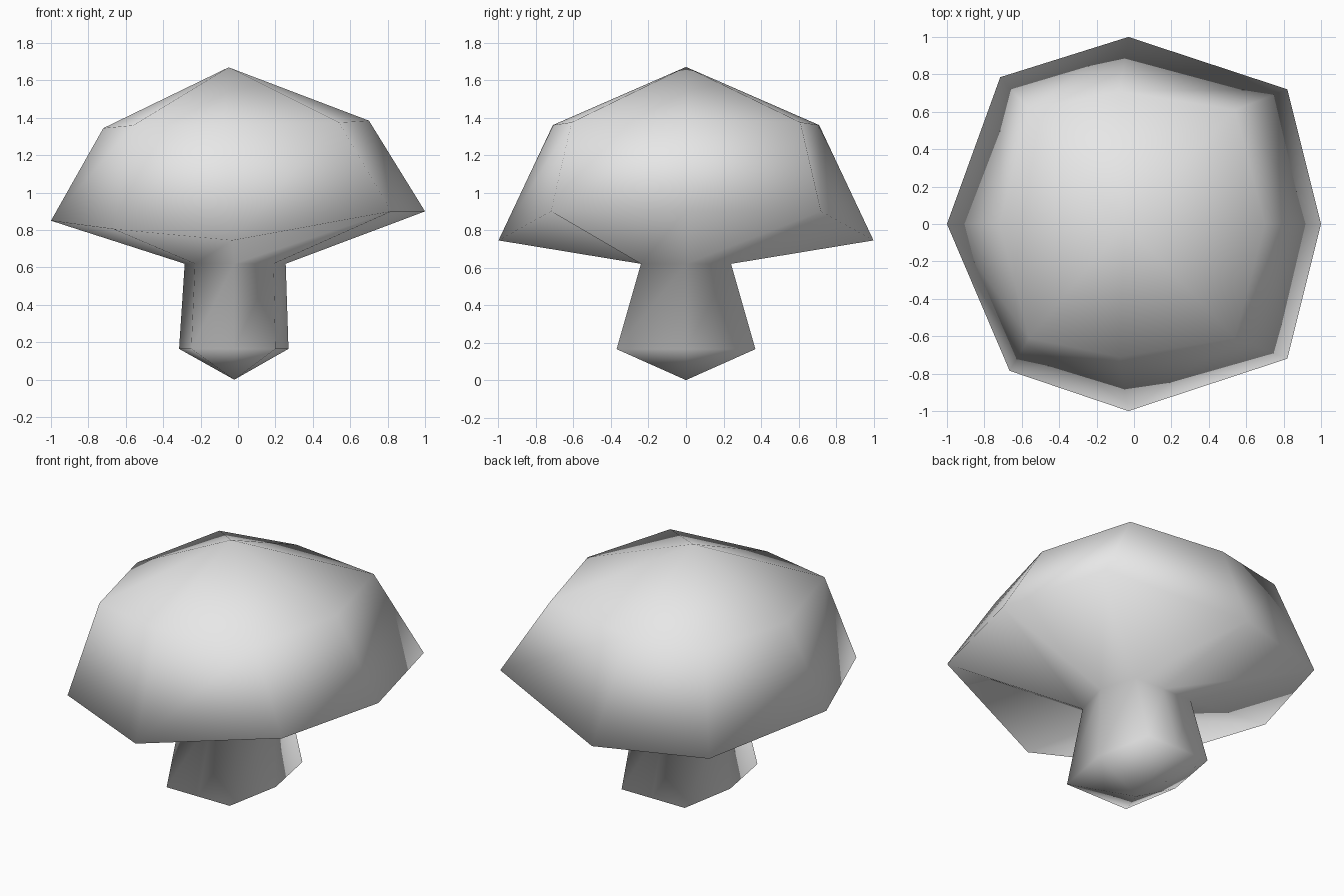
import bpy
import bmesh

default_cube = bpy.data.objects.get("Cube")
if default_cube:
    bpy.data.objects.remove(default_cube, do_unlink=True)


def make_material(name, colour):
    material = bpy.data.materials.new(name)
    material.use_nodes = True
    material.diffuse_color = colour
    material.node_tree.nodes["Principled BSDF"].inputs["Base Color"].default_value = colour
    return material


def add_ring(bm, half_outline):
    """Eight-sided ring: right to left along the back, mirrored along the front."""
    mirrored = [(x, -y, z) for x, y, z in reversed(half_outline[1:-1])]
    return [bm.verts.new(point) for point in half_outline + mirrored]


def level(height, outline):
    return [(x, y, height) for x, y in outline]


def bridge(bm, lower, upper):
    count = len(lower)
    for i in range(count):
        j = (i + 1) % count
        bm.faces.new((lower[i], lower[j], upper[j], upper[i]))


def close_with_point(bm, ring, point):
    tip = bm.verts.new(point)
    for i, vert in enumerate(ring):
        bm.faces.new((vert, ring[(i + 1) % len(ring)], tip))


bm = bmesh.new()

# Stem: a squarish foot narrowing to the neck
foot = add_ring(bm, level(0.165, [(0.27, 0), (0.2, 0.37), (-0.02, 0.37), (-0.25, 0.37), (-0.315, 0)]))
neck = add_ring(bm, level(0.62, [(0.255, 0), (0.19, 0.24), (-0.02, 0.24), (-0.23, 0.24), (-0.285, 0)]))

# Cap: an uneven drooping rim and a shoulder below the peak
rim = add_ring(bm, [(1, 0, 0.9), (0.82, 0.72, 0.9), (-0.03, 1, 0.745), (-0.69, 0.785, 0.785), (-1, 0, 0.85)])
shoulder = add_ring(bm, [(0.7, 0, 1.385), (0.54, 0.61, 1.375), (-0.08, 0.71, 1.36),
                         (-0.56, 0.61, 1.36), (-0.72, 0, 1.345)])

# The left side of the rim is slightly skewed between back and front
for vert, skew in ((rim[3], -1), (rim[5], 1)):
    vert.co.x += 0.025 * skew
    vert.co.z += 0.02 * skew

# Join everything into one continuous skin
rings = [foot, neck, rim, shoulder]
for lower, upper in zip(rings, rings[1:]):
    bridge(bm, lower, upper)
close_with_point(bm, shoulder, (-0.05, 0, 1.67))
close_with_point(bm, foot, (-0.02, 0, 0))
bmesh.ops.recalc_face_normals(bm, faces=bm.faces)
for face in bm.faces:
    face.smooth = True

mesh = bpy.data.meshes.new("mushroom")
bm.to_mesh(mesh)
bm.free()
mesh.materials.append(make_material("plain light grey", (0.8, 0.8, 0.8, 1)))
mushroom = bpy.data.objects.new("mushroom", mesh)
bpy.context.collection.objects.link(mushroom)
